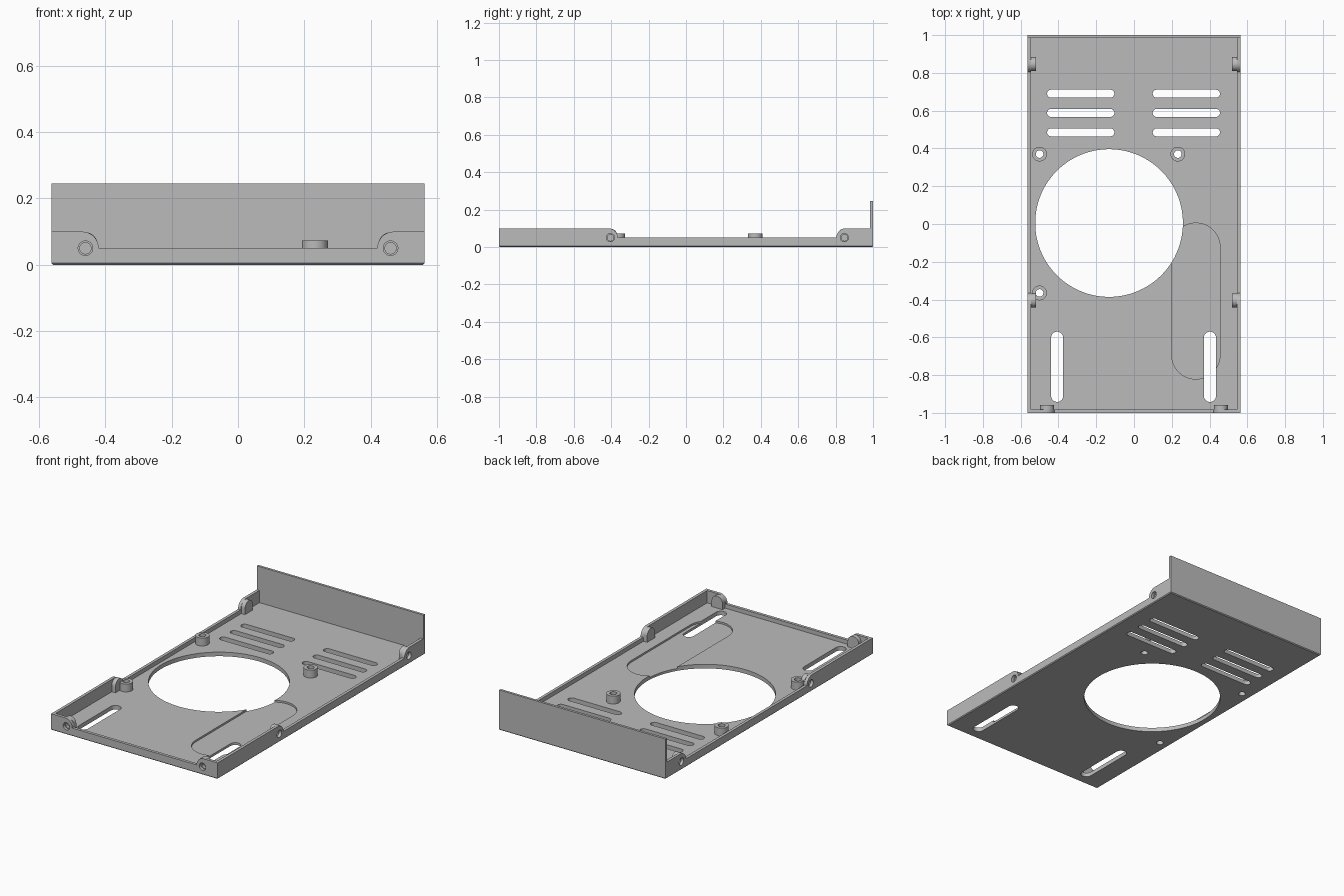
import bpy, bmesh, math

if "Cube" in bpy.data.objects:
    bpy.data.objects.remove(bpy.data.objects["Cube"])

W, L = 0.5625, 1.0            # half width and half length
T = 0.018                     # wall thickness
FLOOR, LOW, HIGH = 0.025, 0.05, 0.1
LUG = 0.025                   # lug depth behind the wall

grey = bpy.data.materials.new("grey")
grey.use_nodes = True
grey.diffuse_color = (0.5, 0.5, 0.5, 1)
grey.node_tree.nodes["Principled BSDF"].inputs["Base Color"].default_value = (0.5, 0.5, 0.5, 1)


def prism(name, outline, axis, lo, hi):
    """Extrude a 2D outline along an axis."""
    place = {"x": lambda u, v, w: (w, u, v),
             "y": lambda u, v, w: (u, w, v),
             "z": lambda u, v, w: (u, v, w)}[axis]
    bm = bmesh.new()
    near = [bm.verts.new(place(u, v, lo)) for u, v in outline]
    far = [bm.verts.new(place(u, v, hi)) for u, v in outline]
    bm.faces.new(near)
    bm.faces.new(far)
    for i in range(len(near)):
        j = (i + 1) % len(near)
        bm.faces.new((near[i], near[j], far[j], far[i]))
    bmesh.ops.recalc_face_normals(bm, faces=bm.faces)
    mesh = bpy.data.meshes.new(name)
    bm.to_mesh(mesh)
    bm.free()
    mesh.materials.append(grey)
    obj = bpy.data.objects.new(name, mesh)
    bpy.context.collection.objects.link(obj)
    return obj


def rect(u0, v0, u1, v1):
    return [(u0, v0), (u1, v0), (u1, v1), (u0, v1)]


def capsule(cu, cv, hu, hv, n=32):
    """Slot outline; equal half sizes give a circle."""
    r = min(hu, hv)
    pts = []
    for i in range(n):
        a = (i + 0.5) * math.tau / n
        c, s = math.cos(a), math.sin(a)
        pts.append((cu + r * c + math.copysign(hu - r, c),
                    cv + r * s + math.copysign(hv - r, s)))
    return pts


def arc(cu, cv, r, a0, a1, n=10):
    angles = [math.radians(a0 + (a1 - a0) * i / n) for i in range(n + 1)]
    return [(cu + r * math.cos(a), cv + r * math.sin(a)) for a in angles]


def finish(obj, cutters=()):
    """Subtract the cutters, remove them and shade the result."""
    for c in cutters:
        c.hide_render = True
        mod = obj.modifiers.new("cut", "BOOLEAN")
        mod.operation, mod.solver, mod.object = "DIFFERENCE", "EXACT", c
    if cutters:
        bpy.context.view_layer.update()
        deps = bpy.context.evaluated_depsgraph_get()
        mesh = bpy.data.meshes.new_from_object(obj.evaluated_get(deps))
        obj.modifiers.clear()
        obj.data = mesh
        for c in cutters:
            bpy.data.objects.remove(c)
    for p in obj.data.polygons:
        p.use_smooth = True
    obj.data.set_sharp_from_angle(angle=math.radians(30))


def hole(outline, axis="z", lo=-0.1, hi=0.3):
    return prism("cutter", outline, axis, lo, hi)


# Floor plate with a small chamfer round its underside
floor = prism("floor_plate", rect(-W, -L, W, L), "z", 0, FLOOR)
bm = bmesh.new()
bm.from_mesh(floor.data)
under = [e for e in bm.edges if all(v.co.z < 0.001 for v in e.verts)]
bmesh.ops.bevel(bm, geom=under, offset=0.005, segments=1, affect="EDGES")
bm.to_mesh(floor.data)
bm.free()

# Round opening, shallow pocket, vents, long slots and screw holes
bosses = [(-0.5, 0.37), (0.232, 0.37), (-0.5, -0.365)]
cuts = [hole(capsule(0.3275, -0.408, 0.128, 0.413, 64), lo=0.014),
        hole(capsule(-0.132, 0.005, 0.391, 0.391, 96))]
for y in (0.69, 0.588, 0.485):
    cuts += [hole(capsule(x, y, 0.178, 0.021)) for x in (-0.282, 0.277)]
cuts += [hole(capsule(x, -0.756, 0.032, 0.186)) for x in (-0.407, 0.402)]
cuts += [hole(capsule(x, y, 0.02, 0.02)) for x, y in bosses]
finish(floor, cuts)

# Screw bosses
for i, (x, y) in enumerate(bosses):
    boss = prism(f"screw_boss_{i + 1}", capsule(x, y, 0.039, 0.039), "z", FLOOR, 0.073)
    finish(boss, [hole(capsule(x, y, 0.02, 0.02))])

# Back wall
finish(prism("back_wall", rect(-W, FLOOR, W, 0.245), "y", L - 0.015, L))


def lug_outline(u):
    """Tab with a round top."""
    return [(u - 0.037, FLOOR)] + arc(u, 0.061, 0.037, 180, 0, 16) + [(u + 0.037, FLOOR)]


def lug(name, u, axis, inner, sign):
    """Tab behind a wall with a blind screw hole."""
    obj = prism(name, lug_outline(u), axis, sign * inner, sign * (inner - LUG))
    finish(obj, [hole(capsule(u, LOW, 0.017, 0.017), axis,
                      sign * (inner + 0.05), sign * (inner - 0.018))])


# Side walls, low between two raised rounded ends
side_profile = ([(-L, FLOOR), (-L, HIGH)] + arc(-0.415, LOW, 0.05, 90, 0)
                + arc(0.854, LOW, 0.05, 180, 90)
                + [(L - 0.015, HIGH), (L - 0.015, FLOOR)])
for side, s in (("left", 1), ("right", -1)):
    wall = prism(f"{side}_wall", side_profile, "x", s * W, s * (W - T))
    spots = (("front", -0.404), ("back", 0.847))
    finish(wall, [hole(capsule(y, LOW, 0.022, 0.022), "x", s * (W - 0.1), s * (W + 0.1))
                  for _, y in spots])
    for end, y in spots:
        lug(f"{side}_{end}_lug", y, "x", W - T, s)

# Front wall, low in the middle and raised at both corners
e = W - T
front_profile = ([(-e, FLOOR), (-e, HIGH)] + arc(-0.47, LOW, 0.05, 90, 0)
                 + arc(0.47, LOW, 0.05, 180, 90) + [(e, HIGH), (e, FLOOR)])
front = prism("front_wall", front_profile, "y", -L, -L + T)
finish(front, [hole(capsule(x, LOW, 0.022, 0.022), "y", -L - 0.1, -L + 0.1)
               for x in (-0.46, 0.46)])
for side, x in (("left", 0.46), ("right", -0.46)):
    lug(f"{side}_corner_lug", x, "y", L - T, -1)
